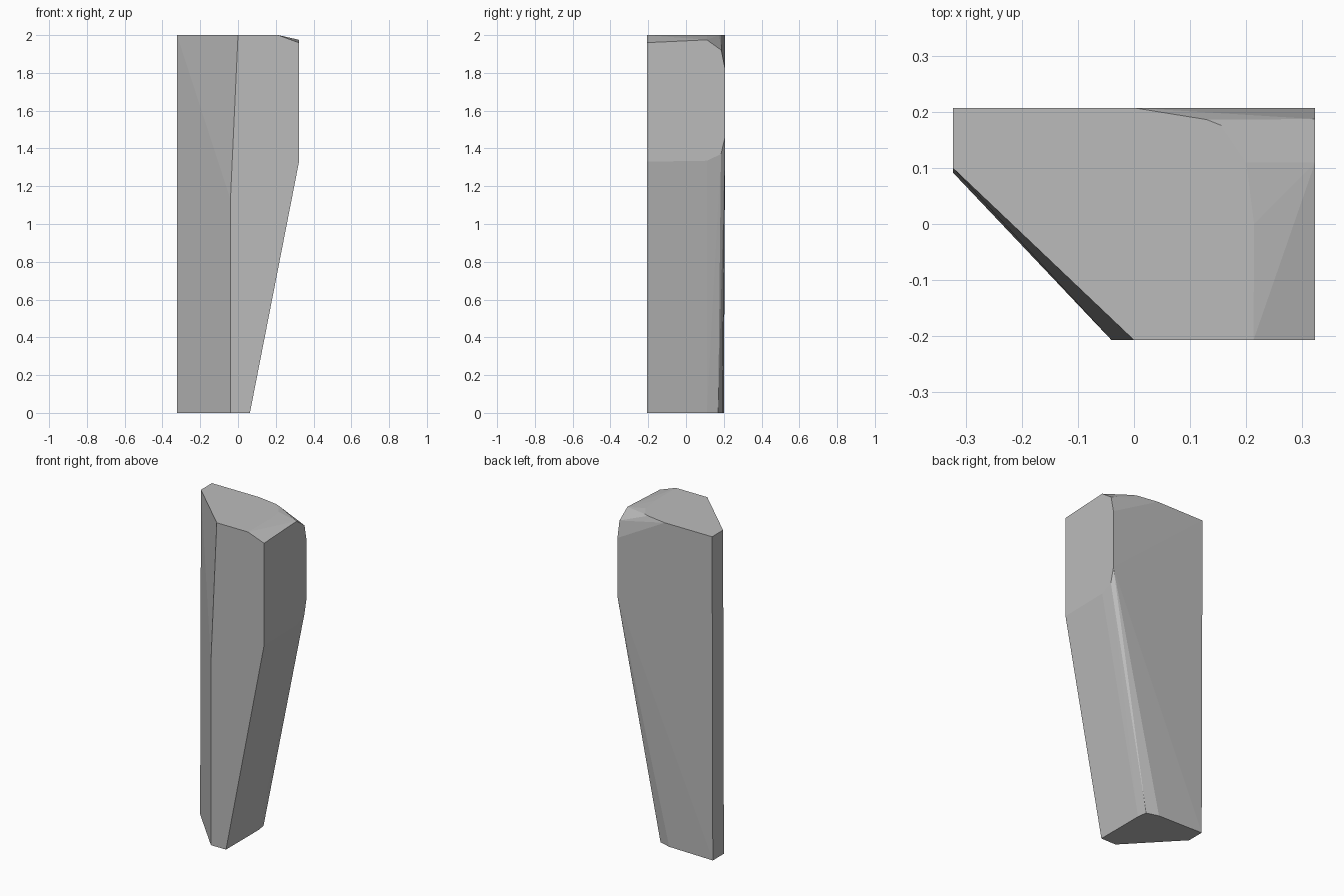
import bpy
import bmesh

# Remove the default object
default_cube = bpy.data.objects.get("Cube")
if default_cube:
    bpy.data.objects.remove(default_cube, do_unlink=True)

# Shared extents of the block
RIGHT, LEFT = -0.323, 0.323
FRONT, BACK = -0.207, 0.207
HEIGHT = 2.0

# Single stone colour
stone = bpy.data.materials.new("stone grey")
stone.use_nodes = True
colour = (0.5, 0.5, 0.5, 1.0)
stone.diffuse_color = colour
stone.node_tree.nodes["Principled BSDF"].inputs["Base Color"].default_value = colour


def ring_at(z, outline):
    """Lift a flat outline of (x, y) corners to a height."""
    return [(x, y, z) for x, y in outline]


def side_corners(outline):
    """Stand a (y, z) outline against the left wall."""
    return [(LEFT, y, z) for y, z in outline]


def hull_object(name, corners, material):
    """Wrap corners in a faceted convex solid."""
    bm = bmesh.new()
    for corner in corners:
        bm.verts.new(corner)
    result = bmesh.ops.convex_hull(bm, input=bm.verts)
    loose = {v for v in result["geom_interior"] + result["geom_unused"]
             if isinstance(v, bmesh.types.BMVert)}
    bmesh.ops.delete(bm, geom=list(loose), context="VERTS")
    bmesh.ops.recalc_face_normals(bm, faces=bm.faces)
    mesh = bpy.data.meshes.new(name)
    bm.to_mesh(mesh)
    bm.free()
    mesh.materials.append(material)
    obj = bpy.data.objects.new(name, mesh)
    bpy.context.collection.objects.link(obj)
    return obj


# Narrow foot with a rounded back left corner
foot = ring_at(0, [
    (RIGHT, 0.2), (RIGHT, 0.092), (-0.04, FRONT), (0.063, FRONT),
    (0.063, 0.11), (0.055, 0.17), (-0.02, 0.192),
])

# Flat top with a worn back left corner
top = ring_at(HEIGHT, [
    (RIGHT, BACK), (RIGHT, 0.1), (0, FRONT), (0.213, FRONT),
    (0.214, 0), (0.2, 0.11), (0.155, 0.176), (0.13, 0.186), (0, BACK),
])

# Upright panel on the left, between the taper and the bevelled top
left_panel = side_corners([
    (FRONT, 1.33), (0.11, 1.335), (0.185, 1.37), (BACK, 1.46),
    (BACK, 1.82), (0.187, 1.92), (0.11, 1.975), (FRONT, 1.96),
])

# Kink in the diagonal front cut
front_kink = ring_at(1.13, [(-0.04, FRONT)])

hull_object("stone_block", foot + top + left_panel + front_kink, stone)
